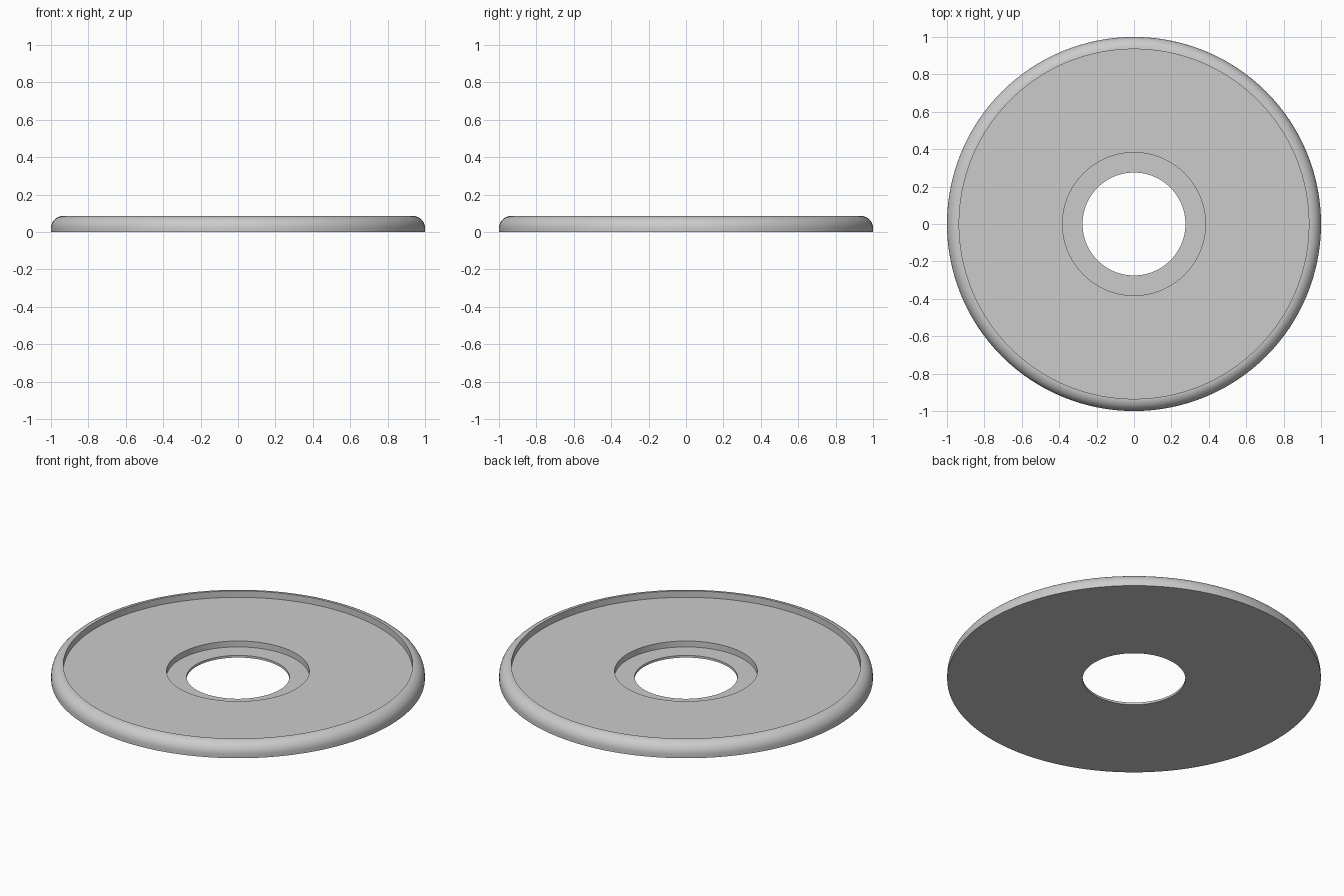
import bpy
import bmesh
import math

if "Cube" in bpy.data.objects:
    bpy.data.objects.remove(bpy.data.objects["Cube"])

SEGMENTS = 128

grey = bpy.data.materials.new("light_grey")
grey.diffuse_color = (0.6, 0.6, 0.6, 1)
grey.use_nodes = True
grey.node_tree.nodes["Principled BSDF"].inputs["Base Color"].default_value = grey.diffuse_color

# Cross-section (radius, height): stepped inside, rounded outer rim
corner = 0.065
profile = [(0.275, 0.0), (0.275, 0.013), (0.382, 0.013), (0.382, 0.048),
           (0.935, 0.048)]
for i in range(13):
    a = math.radians(90 - 90 * i / 12)
    profile.append((0.935 + corner * math.cos(a), 0.021 + corner * math.sin(a)))
profile.append((1.0, 0.0))

# Revolve the closed section around z
bm = bmesh.new()
rings = []
for r, z in profile:
    rings.append([bm.verts.new((r * math.cos(t), r * math.sin(t), z))
                  for t in (2 * math.pi * k / SEGMENTS for k in range(SEGMENTS))])
for i, ring in enumerate(rings):
    nxt = rings[(i + 1) % len(rings)]
    for k in range(SEGMENTS):
        j = (k + 1) % SEGMENTS
        bm.faces.new((ring[k], ring[j], nxt[j], nxt[k]))
bmesh.ops.recalc_face_normals(bm, faces=bm.faces)

mesh = bpy.data.meshes.new("ring_plate")
bm.to_mesh(mesh)
bm.free()
mesh.materials.append(grey)
plate = bpy.data.objects.new("ring_plate", mesh)
bpy.context.collection.objects.link(plate)

# Smooth round surfaces, crisp steps
bpy.context.view_layer.objects.active = plate
plate.select_set(True)
bpy.ops.object.shade_smooth_by_angle(angle=math.radians(30))
